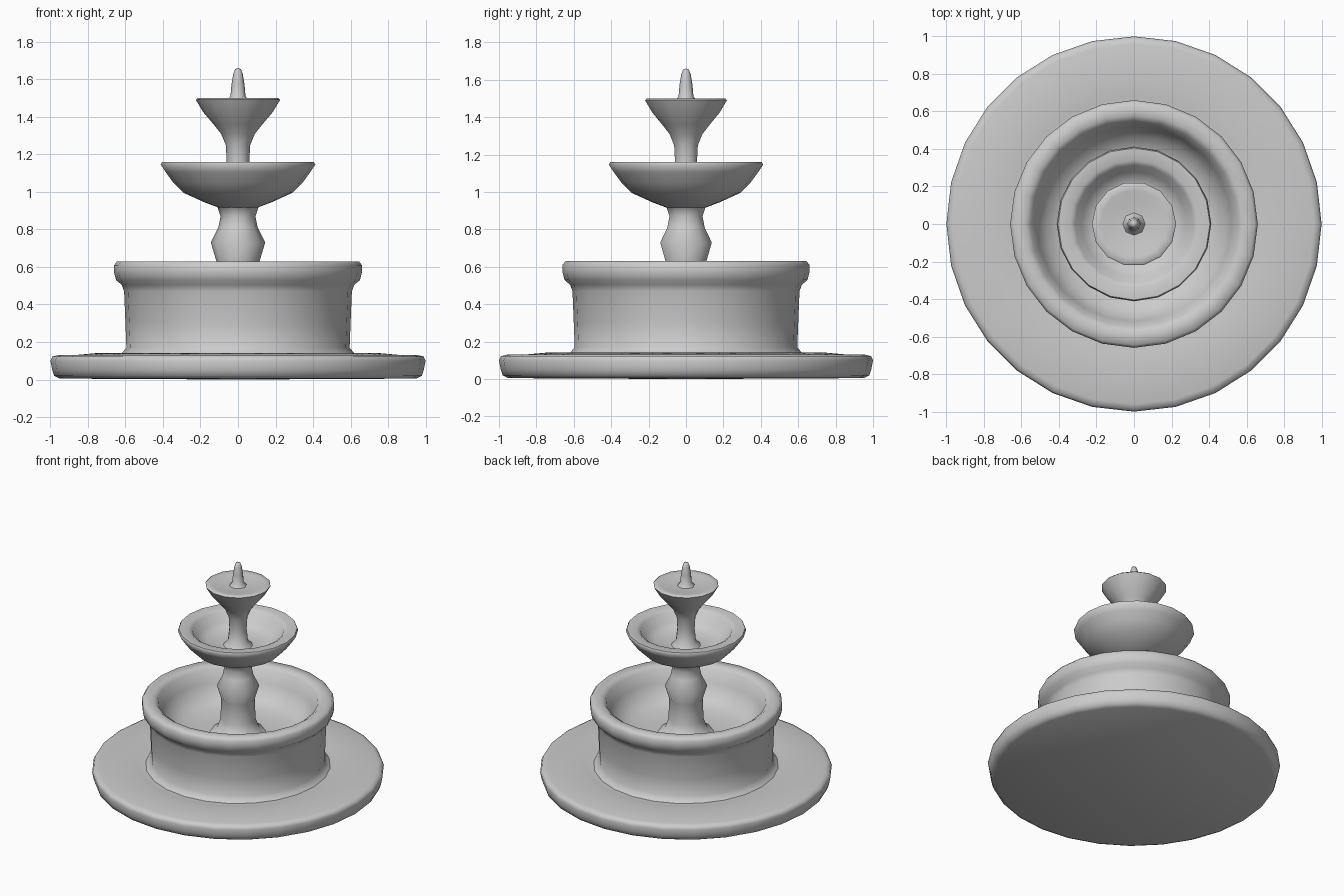
import bpy, bmesh, math
from mathutils import Matrix, Vector

# Remove the default cube only
default_cube = bpy.data.objects.get("Cube")
if default_cube:
    bpy.data.objects.remove(default_cube, do_unlink=True)

# Single stone colour
stone = bpy.data.materials.new("grey_stone")
stone.use_nodes = True
colour = (0.6, 0.6, 0.6, 1.0)
stone.diffuse_color = colour
for node in stone.node_tree.nodes:
    if node.type == "BSDF_PRINCIPLED":
        node.inputs["Base Color"].default_value = colour


def turned_part(name, profile, sides, phase=0.0):
    """Spin a (radius, height) profile around z into a closed smooth solid."""
    bm = bmesh.new()
    verts = [bm.verts.new((radius, 0, height)) for radius, height in profile]
    edges = [bm.edges.new(pair) for pair in zip(verts, verts[1:])]
    bmesh.ops.spin(bm, geom=verts + edges, cent=Vector(), axis=Vector((0, 0, 1)),
                   angle=math.tau, steps=sides, use_merge=False)
    bmesh.ops.remove_doubles(bm, verts=bm.verts[:], dist=0.0005)
    bmesh.ops.recalc_face_normals(bm, faces=bm.faces[:])
    bmesh.ops.transform(bm, matrix=Matrix.Rotation(phase, 4, "Z"), verts=bm.verts[:])

    mesh = bpy.data.meshes.new(name)
    bm.to_mesh(mesh)
    bm.free()
    mesh.materials.append(stone)
    part = bpy.data.objects.new(name, mesh)
    bpy.context.collection.objects.link(part)

    # Smooth shading with crisp edges kept
    bpy.ops.object.select_all(action="DESELECT")
    part.select_set(True)
    bpy.context.view_layer.objects.active = part
    bpy.ops.object.shade_smooth_by_angle(angle=math.radians(60))
    return part


# Wide round plinth with a soft rim and a low swell around the basin
turned_part("base_plinth", [
    (0, 0), (0.95, 0.005), (0.98, 0.02), (0.99, 0.05), (1, 0.1), (0.99, 0.122),
    (0.96, 0.13), (0.85, 0.132), (0.74, 0.142), (0.68, 0.13), (0.6, 0.13),
    (0, 0.13),
], sides=28)

# Main basin: flared foot, drum wall, overhanging lip and hollow bowl
turned_part("main_basin", [
    (0, 0.1), (0.66, 0.11), (0.62, 0.14), (0.595, 0.17), (0.6, 0.3), (0.607, 0.47),
    (0.62, 0.505), (0.65, 0.53), (0.66, 0.57), (0.66, 0.61), (0.645, 0.63),
    (0.58, 0.63), (0.55, 0.61), (0.52, 0.52), (0.47, 0.43), (0.38, 0.39),
    (0.2, 0.38), (0, 0.38),
], sides=24)

# Vase-shaped pedestal rising from the basin floor
turned_part("pedestal", [
    (0, 0.36), (0.2, 0.375), (0.145, 0.41), (0.12, 0.48), (0.115, 0.63),
    (0.145, 0.73), (0.105, 0.81), (0.093, 0.87), (0.11, 0.92), (0.15, 0.95),
    (0, 0.97),
], sides=10)

# Middle bowl with a thick rounded rim
turned_part("middle_bowl", [
    (0, 0.91), (0.1, 0.915), (0.18, 0.945), (0.29, 0.995), (0.345, 1.05),
    (0.385, 1.105), (0.412, 1.145), (0.405, 1.16), (0.34, 1.16), (0.315, 1.145),
    (0.28, 1.08), (0.22, 1.045), (0.1, 1.035), (0, 1.035),
], sides=20)

# Trumpet-shaped stem opening into the shallow top dish
turned_part("top_dish", [
    (0, 1.02), (0.1, 1.035), (0.07, 1.07), (0.06, 1.16), (0.065, 1.25),
    (0.09, 1.31), (0.13, 1.36), (0.185, 1.425), (0.215, 1.475), (0.225, 1.492),
    (0.215, 1.5), (0.18, 1.497), (0.12, 1.485), (0, 1.48),
], sides=14)

# Tapered spout at the very top
turned_part("spout", [
    (0, 1.47), (0.06, 1.485), (0.04, 1.51), (0.035, 1.57), (0.025, 1.63),
    (0.015, 1.655), (0, 1.66),
], sides=8)
